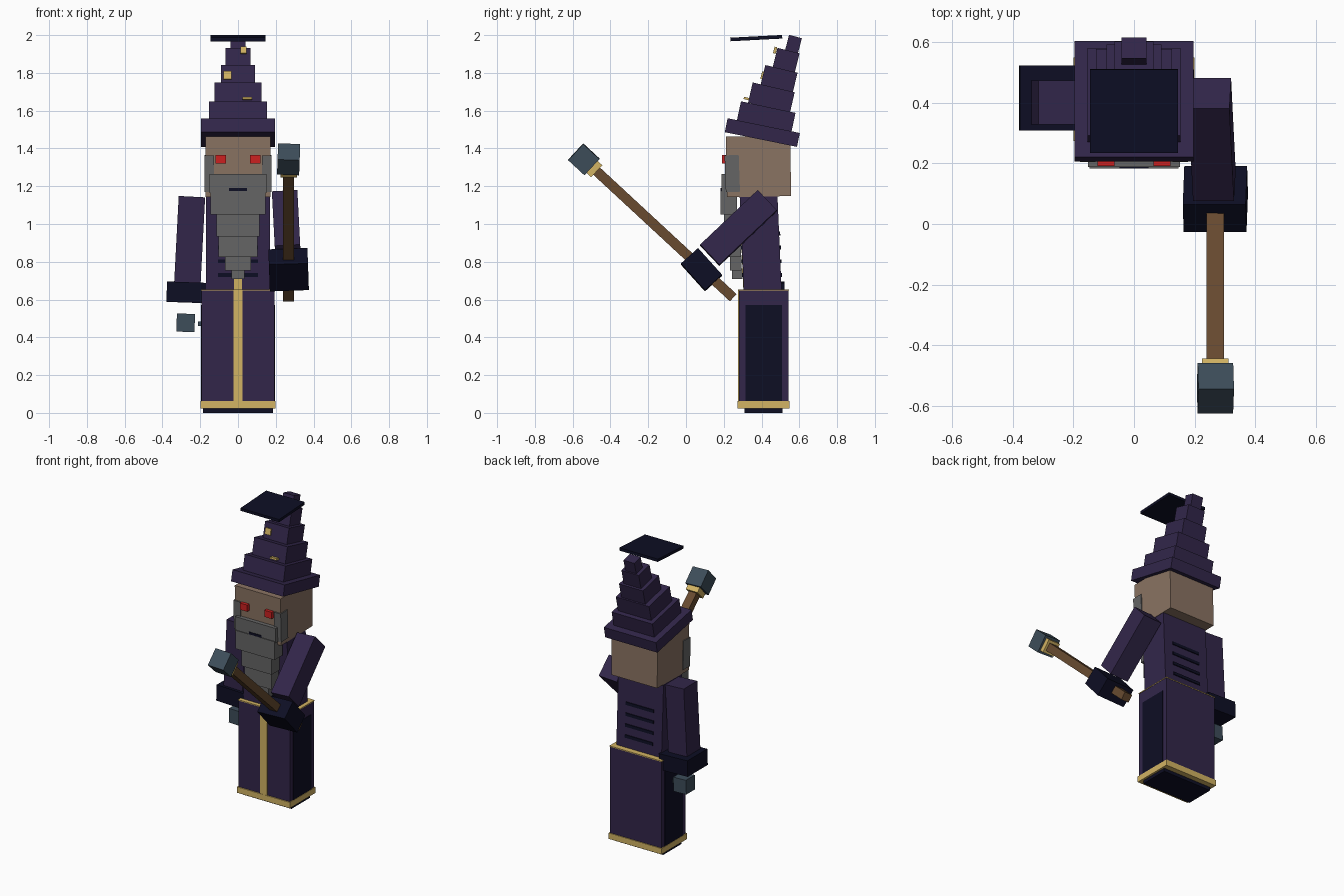
import bpy
from math import radians
from mathutils import Euler

if "Cube" in bpy.data.objects:
    bpy.data.objects.remove(bpy.data.objects["Cube"])


def srgb(h):
    out = []
    for i in (0, 2, 4):
        c = int(h[i:i + 2], 16) / 255
        out.append(c / 12.92 if c <= 0.04045 else ((c + 0.055) / 1.055) ** 2.4)
    return (*out, 1)


MATS = {}
for mat_name, code in dict(purple="32264a", navy="0d0e24", skin="8a7362", gold="d2b363",
                           grey="656565", wood="684b30", steel="3d4d5a", red="cc2020").items():
    MATS[mat_name] = bpy.data.materials.new(mat_name)
    MATS[mat_name].diffuse_color = srgb(code)


def box(name, mat, center, size, rot=(0, 0, 0)):
    """Box of given size, turned by degrees about its centre."""
    bpy.ops.mesh.primitive_cube_add(size=1, location=center,
                                    rotation=[radians(a) for a in rot])
    ob = bpy.context.object
    ob.name = name
    ob.scale = size
    ob.data.materials.append(MATS[mat])
    return ob


def span(name, mat, x, y, z):
    """Upright box between limits."""
    lim = (x, y, z)
    return box(name, mat, [(a + b) / 2 for a, b in lim], [b - a for a, b in lim])


# Lower robe with hem, trim and side panels
span("base", "navy", (-.185, .185), (.31, .51), (0, .03))
span("robe_skirt", "purple", (-.194, .194), (.28, .542), (.03, .65))
span("robe_hem", "gold", (-.199, .199), (.273, .548), (.022, .062))
span("robe_rim", "gold", (-.196, .196), (.278, .544), (.648, .654))
span("robe_front_trim", "gold", (-.025, .025), (.274, .282), (.06, .652))
for side in (-1, 1):
    box("skirt_side_panel", "navy", (side * .194, .412, .315), (.006, .195, .51))
span("side_clasp", "steel", (-.212, -.19), (.4, .425), (.46, .485))

# Torso, leaning slightly, with dark slots front and back
LEAN = 2.5
box("torso", "purple", (0, .395, .9), (.34, .2, .55), (LEAN, 0, 0))
for i in range(4):
    z = .73 + i * .073
    off = (.9 - z) * .044
    for side in (-1, 1):
        box("robe_slot", "navy", (0, .395 + off + side * .1, z), (.21, .012, .02), (LEAN, 0, 0))
box("torso_front_trim", "gold", (0, .304, .78), (.04, .012, .26), (LEAN, 0, 0))

# Head, eyes, sideburns
box("head", "skin", (0, .384, 1.305), (.345, .34, .32), (1, 0, 0))
for side in (-1, 1):
    box("eye", "red", (side * .092, .206, 1.342), (.055, .03, .045))
    box("sideburn", "grey", (side * .152, .245, 1.267), (.052, .075, .195), (2, 0, 0))

# Beard: half width, bottom, top, front, back
for w, z0, z1, y0, y1 in ((.152, 1.165, 1.265, .187, .26), (.146, 1.05, 1.175, .182, .27),
                          (.113, .935, 1.06, .2, .285), (.102, .825, .945, .215, .29),
                          (.068, .755, .835, .232, .295), (.035, .71, .765, .243, .298)):
    span("beard_tier", "grey", (-w, w), (y0, y1), (z0, z1))
span("mouth", "navy", (-.047, .047), (.183, .19), (1.174, 1.19))

# Hat: half width, depth, height, centre y, centre z, tilt
TIERS = ((.196, .39, .075, .404, 1.484, -11.5), (.153, .295, .11, .424, 1.565, -12),
         (.125, .228, .11, .452, 1.67, -13), (.09, .175, .105, .493, 1.77, -13.5),
         (.065, .12, .105, .53, 1.867, -14), (.041, .07, .1, .567, 1.944, -14.5))
for i, (w, d, h, y, z, t) in enumerate(TIERS):
    box("hat_tier" if i else "hat_brim", "purple", (0, y, z), (2 * w, d, h), (t, 0, 0))
box("hat_patch", "gold", (.03, .472, 1.92), (.032, .015, .035), (-14, 0, 0))
box("hat_patch", "gold", (-.055, .404, 1.787), (.042, .012, .042), (-13.5, 0, 0))
box("hat_patch", "gold", (.05, .33, 1.662), (.05, .05, .012), (-12, 0, 0))
box("floating_plate", "navy", (0, .372, 1.984), (.29, .275, .019), (3, 0, 0))

# Hanging arm
box("left_arm", "purple", (-.256, .4, .915), (.14, .145, .46), (0, 3, 0))
box("left_cuff", "navy", (-.27, .415, .638), (.215, .215, .108), (0, 2, 0))
box("left_hand", "steel", (-.277, .415, .477), (.096, .096, .096), (0, 2, 0))

# Raised arm
box("right_arm", "purple", (.257, .278, .979), (.135, .147, .42), (-46.5, -3, 0))
box("right_cuff", "navy", (.268, .082, .758), (.207, .19, .122), (-48, -2, 0))

# Hammer staff, with collar and head placed along its axis
TILT = 47.2
axis = Euler((radians(TILT), 0, 0)).to_matrix().col[2]
start = (.268, .25, .61)


def on_staff(d):
    return [s + a * d for s, a in zip(start, axis)]


box("staff_shaft", "wood", on_staff(.5), (.057, .052, 1.0), (TILT, 0, 0))
box("staff_collar", "gold", on_staff(1.005), (.087, .087, .04), (TILT, 0, 0))
box("staff_head", "steel", on_staff(1.078), (.117, .117, .117), (TILT, 2, 0))

for m in bpy.data.materials:
    if m.users and not m.is_grease_pencil:
        m.use_nodes = True
        m.node_tree.nodes["Principled BSDF"].inputs["Base Color"].default_value = m.diffuse_color
